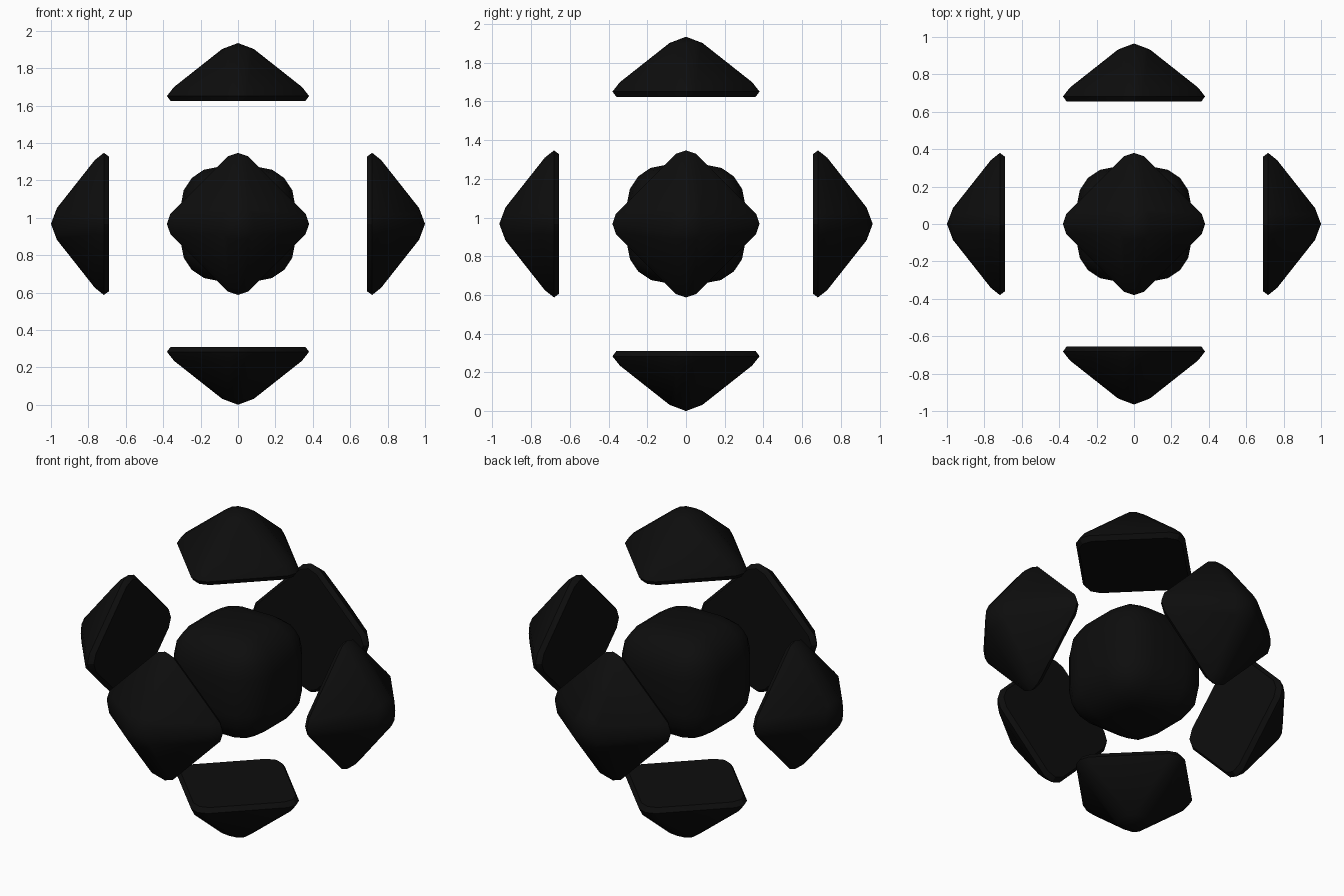
import bpy, bmesh
from math import pi, radians
from mathutils import Matrix

if "Cube" in bpy.data.objects:
    bpy.data.objects.remove(bpy.data.objects["Cube"])

CZ = 0.967  # height of the centre

mat = bpy.data.materials.new("near_black")
mat.diffuse_color = (0.004, 0.004, 0.004, 1)
mat.use_nodes = True
mat.node_tree.nodes["Principled BSDF"].inputs["Base Color"].default_value = mat.diffuse_color


def finish(bm, name, matrix):
    bmesh.ops.recalc_face_normals(bm, faces=bm.faces)
    me = bpy.data.meshes.new(name)
    bm.to_mesh(me)
    bm.free()
    ob = bpy.data.objects.new(name, me)
    bpy.context.collection.objects.link(ob)
    me.materials.append(mat)
    ob.matrix_world = matrix
    bpy.ops.object.select_all(action='DESELECT')
    ob.select_set(True)
    bpy.context.view_layer.objects.active = ob
    bpy.ops.object.shade_smooth_by_angle(angle=radians(30))
    return ob


# Core: heavily rounded cube
bm = bmesh.new()
bmesh.ops.create_cube(bm, size=0.61)
bmesh.ops.bevel(bm, geom=list(bm.edges), offset=0.2, segments=4,
                profile=0.5, affect='EDGES', clamp_overlap=True)
finish(bm, "core", Matrix.Translation((0, 0, CZ)))

# Cap rings: height, corner radius, distance to each softened corner edge
RINGS = [(0, 0.36, 0.34), (0.027, 0.38, 0.362),
         (0.075, 0.342, 0.33), (0.278, 0.085, 0.078)]
T = 0.053


def cap(name, matrix):
    """Square pyramid with softened edges, corners on the local axes."""
    bm = bmesh.new()
    bm.verts.new((0, 0, 0.31))
    for h, r, a in RINGS:
        for x, y in ((r, 0), (a, T), (a, -T)):
            for c, s in ((1, 0), (0, 1), (-1, 0), (0, -1)):
                bm.verts.new((x * c - y * s, x * s + y * c, h))
    res = bmesh.ops.convex_hull(bm, input=list(bm.verts))
    junk = [v for v in bm.verts if not v.link_faces]
    bmesh.ops.delete(bm, geom=junk, context='VERTS')
    bmesh.ops.dissolve_limit(bm, angle_limit=0.02, verts=list(bm.verts),
                             edges=list(bm.edges))
    finish(bm, name, matrix)


# Six caps floating around the core, tips outward
for name, angle, axis, dist in (
        ("top_cap", 0, 'X', 0.657), ("bottom_cap", pi, 'X', 0.657),
        ("front_cap", pi / 2, 'X', 0.655), ("back_cap", -pi / 2, 'X', 0.655),
        ("right_cap", pi / 2, 'Y', 0.69), ("left_cap", -pi / 2, 'Y', 0.69)):
    cap(name, Matrix.Translation((0, 0, CZ)) @ Matrix.Rotation(angle, 4, axis)
        @ Matrix.Translation((0, 0, dist)))
